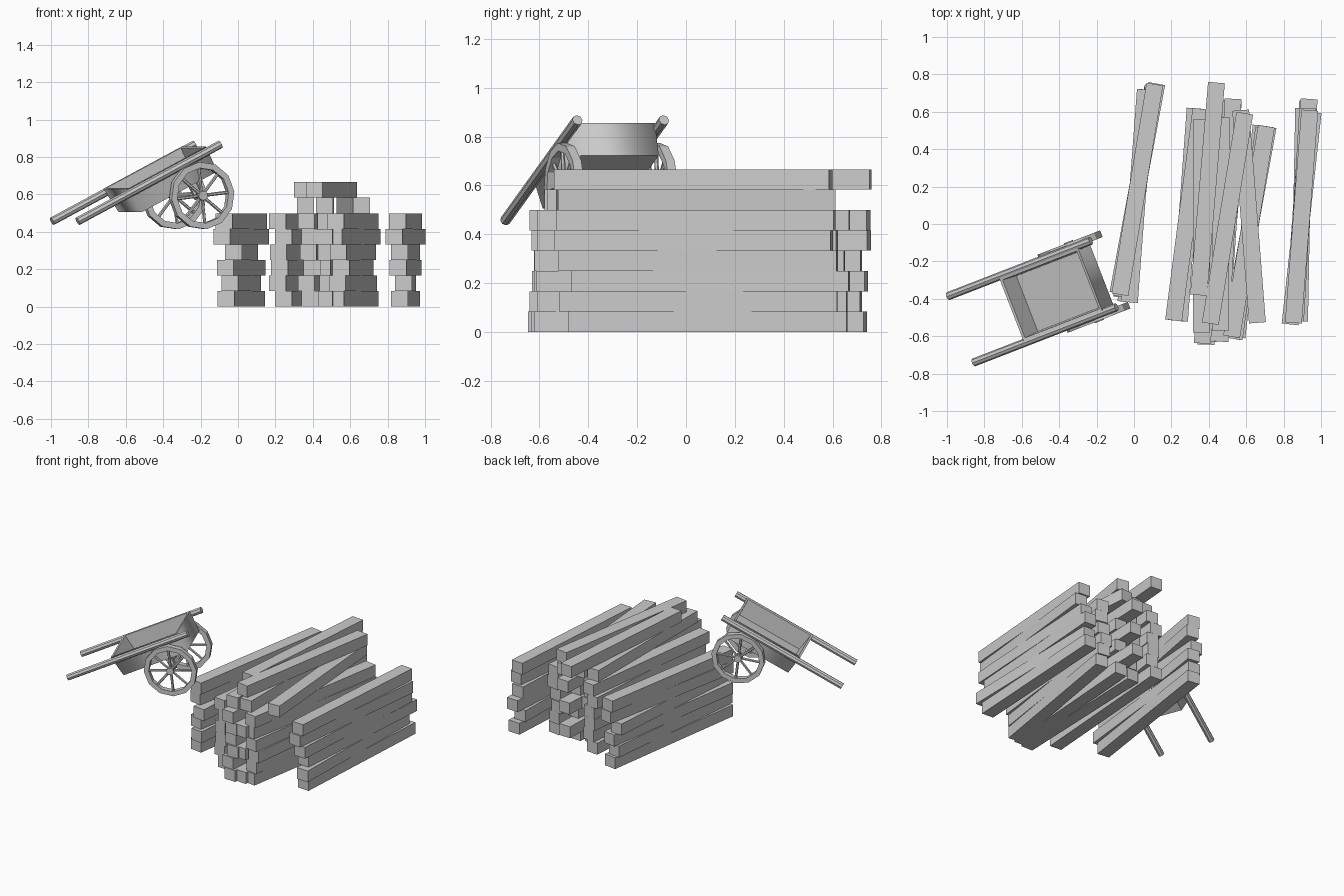
import bpy, bmesh
from math import radians, cos, sin, pi
from mathutils import Matrix, Vector

if "Cube" in bpy.data.objects:
    bpy.data.objects.remove(bpy.data.objects["Cube"])

W, H, L = 0.09, 0.0832, 1.14   # beam cross-section and length


def finish(name, bm, matrix=None):
    bmesh.ops.recalc_face_normals(bm, faces=bm.faces)
    me = bpy.data.meshes.new(name)
    bm.to_mesh(me)
    bm.free()
    ob = bpy.data.objects.new(name, me)
    bpy.context.collection.objects.link(ob)
    if matrix is not None:
        ob.matrix_world = matrix
    return ob


def box(bm, size, matrix):
    bmesh.ops.create_cube(bm, size=1, matrix=matrix @ Matrix.Diagonal((*size, 1)))


def rod(bm, a, b, r, sides=8):
    a, b = Vector(a), Vector(b)
    d = b - a
    m = Matrix.Translation((a + b) / 2) @ d.to_track_quat('Z', 'Y').to_matrix().to_4x4()
    bmesh.ops.create_cone(bm, cap_ends=True, segments=sides, radius1=r, radius2=r,
                          depth=d.length, matrix=m)


def add_beam(bm, x, y, layer, angle):
    m = Matrix.Translation((x, y, (layer + 0.5) * H)) @ Matrix.Rotation(-radians(angle), 4, 'Z')
    box(bm, (W, L, H), m)


# Stacks of six beams: name, x centre, y centre per layer, lean per layer
stacks = [
    ("left_beam_stack", 0.018, (0.17, 0.15, 0.175, 0.15, 0.19, 0.185), (8.3, 6.2, 8.6, 4.3, 10.5, 9.4)),
    ("pile_beam_stack_1", 0.285, (0.05,) * 6, (4.2, 7.4, 6.4, 7, 4.2, 7.4)),
    ("pile_beam_stack_2", 0.405, (-0.075, -0.07, -0.06, -0.05, -0.06, -0.07), (2, 4, 1, 3, 2, 4)),
    ("pile_beam_stack_3", 0.50, (-0.06, 0.09, -0.05, 0.08, -0.06, 0.1), (4, 2, 5, 3, 4, 3)),
    ("pile_beam_stack_4", 0.615, (-0.05, -0.04, -0.04, -0.05, -0.04, -0.04), (9.4, 8.5, 6.5, 8, 10.3, 9.4)),
    ("right_beam_stack", 0.896, (0.09, 0.05, 0.1, 0.05, 0.03, 0.04), (3.3, 1.1, 4.1, 3.3, 6.2, 4.4)),
]
for name, x, ys, angles in stacks:
    bm = bmesh.new()
    for i in range(6):
        add_beam(bm, x, ys[i], i, angles[i])
    finish(name, bm)

# Loose beams on top of the pile
bm = bmesh.new()
for x, y, layer, a in ((0.36, -0.01, 6, 0), (0.465, 0.0, 6, 0.3), (0.615, 0.04, 6, -4.5),
                       (0.393, 0.188, 7, 4.8), (0.50, 0.03, 7, 9.3)):
    add_beam(bm, x, y, layer, a)
finish("top_beams", bm)

# Cart frame: x forward along the handles, y to its left, z up from the tub
CART = (Matrix.Translation((-0.5425, -0.4145, 0.663)) @ Matrix.Rotation(radians(21.2), 4, 'Z')
        @ Matrix.Rotation(radians(-26.7), 4, 'Y'))

# Handles
for side, name in ((1, "left_handle"), (-1, "right_handle")):
    bm = bmesh.new()
    rod(bm, (-0.46, side * 0.19, 0), (0.456, side * 0.19, 0), 0.022)
    finish(name, bm, CART)

# Open tub: cube tapered down, top inset and sunk to form walls
bm = bmesh.new()
box(bm, (0.504, 0.36, 0.15), Matrix.Translation((0.129, 0, -0.05)))
for v in bm.verts:
    if v.co.z < -0.05:
        v.co.y *= 0.95
        if v.co.x < 0:
            v.co.x += 0.02
top = max(bm.faces, key=lambda f: f.calc_center_median().z)
bmesh.ops.inset_region(bm, faces=[top], thickness=0.02)
for v in top.verts:
    v.co.z -= 0.002
sunk = bmesh.ops.extrude_discrete_faces(bm, faces=[top])["faces"]
for v in sunk[0].verts:
    v.co.z = -0.107
    v.co.y *= 0.96
    if v.co.x < 0:
        v.co.x += 0.02
bmesh.ops.remove_doubles(bm, verts=bm.verts, dist=0.0001)
bm.normal_update()
for f in bm.faces:
    c = f.calc_center_median()
    f.smooth = abs(f.normal.z) < 0.5 and (c.x > 0.37 or c.x < -0.11 or abs(c.y) > 0.165)
finish("tub", bm, CART)

# Axle and its brackets under the tub
AX, AZ, OFF, R = 0.232, -0.194, 0.205, 0.181
bm = bmesh.new()
rod(bm, (AX, -OFF, AZ), (AX, OFF, AZ), 0.014)
for s in (-1, 1):
    box(bm, (0.04, 0.025, 0.09), Matrix.Translation((AX, s * 0.14, -0.165)))
finish("axle", bm, CART)


# Wheels: twelve-sided rim, eight spokes and a hub
def wheel(name, y):
    bm = bmesh.new()
    n, t, inner = 12, 0.019, R - 0.033
    rings = []
    for i in range(n):
        a = 2 * pi * i / n + radians(10)
        rings.append([bm.verts.new((r * cos(a), h, r * sin(a)))
                      for r, h in ((R, -t), (R, t), (inner, t), (inner, -t))])
    for i in range(n):
        p, q = rings[i], rings[(i + 1) % n]
        for j in range(4):
            k = (j + 1) % 4
            bm.faces.new((p[j], p[k], q[k], q[j]))
    for i in range(8):
        a = 2 * pi * i / 8 + radians(25)
        d = Vector((cos(a), 0, sin(a)))
        rod(bm, d * 0.01, d * (inner + 0.008), 0.009, 6)
    rod(bm, (0, -0.024, 0), (0, 0.024, 0), 0.026, 10)
    finish(name, bm, CART @ Matrix.Translation((AX, y, AZ)))


wheel("left_wheel", OFF)
wheel("right_wheel", -OFF)
